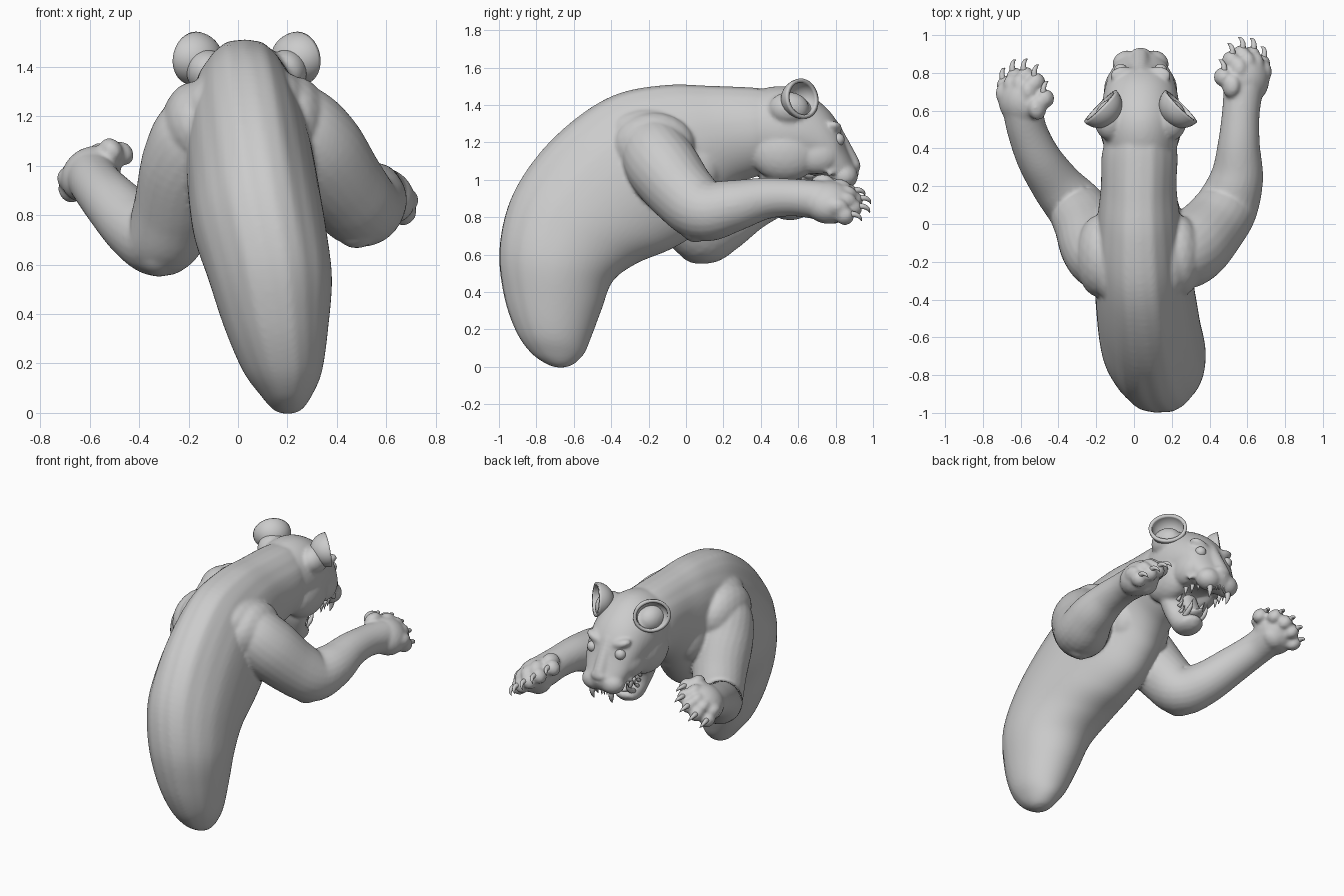
import bpy, bmesh, math
from mathutils import Vector, Matrix

if "Cube" in bpy.data.objects:
    bpy.data.objects.remove(bpy.data.objects["Cube"])

CX = 0.035  # head centre line


def spline(rows, steps):
    """Catmull-Rom through rows of equal-length number tuples."""
    out, n = [], len(rows)
    for i in range(n - 1):
        p = [rows[max(i - 1, 0)], rows[i], rows[i + 1], rows[min(i + 2, n - 1)]]
        for s in range(steps):
            t = s / steps
            out.append([0.5 * (2 * b + (c - a) * t + (2 * a - 5 * b + 4 * c - d) * t * t
                               + (3 * b - a - 3 * c + d) * t ** 3) for a, b, c, d in zip(*p)])
    return out + [list(rows[-1])]


def skin_rings(bm, rings):
    vs = [[bm.verts.new(p) for p in r] for r in rings]
    n = len(vs[0])
    for a, b in zip(vs, vs[1:]):
        for i in range(n):
            bm.faces.new((a[i], a[(i + 1) % n], b[(i + 1) % n], b[i]))
    bm.faces.new(vs[0][::-1])
    bm.faces.new(vs[-1])


def loft(bm, rows, steps=6, n=64, ripple=0.0):
    """Rows: outer y, outer z, inner y, inner z, centre x, half width."""
    rings = []
    for oy, oz, iy, iz, cx, w in spline(rows, steps):
        c = Vector((cx, (oy + iy) / 2, (oz + iz) / 2))
        h = Vector((0, (oy - iy) / 2, (oz - iz) / 2))
        ring = []
        for k in range(n):
            t = 2 * math.pi * k / n
            f = 1 + ripple * (math.cos(8 * t + math.pi) + .5 * math.sin(19 * t + 5 * oz)) * max(math.cos(t), 0)
            ring.append(c + (h * math.cos(t) + Vector((max(w, .004), 0, 0)) * math.sin(t)) * f)
        rings.append(ring)
    skin_rings(bm, rings)


def tube(bm, rows, steps=6, n=24):
    """Rows: x, y, z, radius."""
    pts = spline(rows, steps)
    rings = []
    for i, p in enumerate(pts):
        d = Vector(pts[min(i + 1, len(pts) - 1)][:3]) - Vector(pts[max(i - 1, 0)][:3])
        u = d.cross(Vector((0.3, 0.1, 1))).normalized()
        v = d.cross(u).normalized()
        rings.append([Vector(p[:3]) + (u * math.cos(a) + v * math.sin(a)) * max(p[3], .001)
                      for a in (2 * math.pi * k / n for k in range(n))])
    skin_rings(bm, rings)


def ball(bm, c, r, axes=None, sub=3):
    m = axes.to_4x4() if axes else Matrix()
    bmesh.ops.create_icosphere(bm, subdivisions=sub, radius=1,
                               matrix=Matrix.Translation(c) @ m @ Matrix.Diagonal((*r, 1)))


def finish(bm, name):
    bmesh.ops.recalc_face_normals(bm, faces=bm.faces)
    for f in bm.faces:
        f.smooth = True
    me = bpy.data.meshes.new(name)
    bm.to_mesh(me)
    bm.free()
    ob = bpy.data.objects.new(name, me)
    bpy.context.collection.objects.link(ob)
    return ob


body, claws, teeth, eyes = (bmesh.new() for _ in range(4))

# Trunk, from the rounded rear end up over the shoulders into the neck
loft(body, [
    (-.69, -.003, -.65, -.003, .2, .02), (-.745, .015, -.60, .015, .2, .06), (-.83, .075, -.545, .07, .195, .105),
    (-.91, .19, -.51, .15, .18, .16), (-.975, .38, -.45, .31, .155, .21), (-1.0, .63, -.39, .46, .13, .25),
    (-.94, .90, -.26, .555, .09, .268), (-.79, 1.14, -.09, .625, .065, .265), (-.58, 1.34, .05, .71, .045, .255),
    (-.36, 1.465, .15, .83, .03, .235), (-.1, 1.51, .21, .92, .025, .215), (.12, 1.505, .28, .98, .025, .20),
    (.36, 1.495, .38, 1.02, .03, .20), (.48, 1.48, .47, 1.06, .035, .17)], ripple=.012)

# Skull and upper jaw
loft(body, [
    (.30, 1.46, .33, 1.10, CX, .17), (.48, 1.50, .45, 1.03, CX, .205), (.61, 1.48, .56, 1.03, CX, .21),
    (.735, 1.40, .65, 1.03, CX, .195), (.815, 1.30, .72, 1.01, CX, .175), (.85, 1.20, .775, .98, CX, .155),
    (.885, 1.12, .835, .96, CX, .125), (.915, 1.07, .88, .965, CX, .085), (.925, 1.03, .905, .99, CX, .02)])

# Dropped lower jaw
loft(body, [
    (.68, 1.12, .38, 1.1, CX, .15), (.60, 1.03, .40, .99, CX, .145), (.585, .94, .44, .88, CX, .11),
    (.63, .885, .49, .80, CX, .09), (.66, .86, .57, .785, CX, .07), (.665, .84, .63, .80, CX, .02)])

# Face forms, mirrored about the head centre line
ball(body, (CX, .90, 1.075), (.055, .035, .035))
tube(body, [(CX, .78, 1.29, .04), (CX, .83, 1.19, .045), (CX, .885, 1.09, .045)], 5, 16)
for s in (-1, 1):
    ball(body, (CX + s * .068, .845, 1.02), (.082, .075, .07))        # whisker pad
    ball(body, (CX + s * .09, .785, 1.275), (.075, .05, .032),
         Matrix.Rotation(s * -.35, 3, 'Y'))                           # brow
    ball(body, (CX + s * .125, .70, 1.13), (.07, .12, .10))           # cheek bone
    ball(body, (CX + s * .11, .53, 1.15), (.108, .19, .16))           # jaw muscle
    ball(body, (CX + s * .16, .55, 1.38), (.085, .11, .09))           # ear root
    ball(eyes, (CX + s * .105, .812, 1.215), (.036, .036, .036))
    # Snarl folds beside the nose
    for k in range(3):
        tube(body, [(CX + s * .03, .87 - .016 * k, 1.10 + .028 * k, .014),
                    (CX + s * .095, .845 - .022 * k, 1.075 + .026 * k, .022),
                    (CX + s * .16, .76 - .025 * k, 1.03 + .025 * k, .014)], 4, 10)
    # Canines and cheek teeth
    tube(teeth, [(CX + s * .07, .86, .99, .02), (CX + s * .072, .865, .93, .016), (CX + s * .068, .85, .885, .001)], 4, 10)
    tube(teeth, [(CX + s * .055, .60, .87, .018), (CX + s * .06, .655, .90, .014), (CX + s * .058, .685, .955, .001)], 4, 10)
    for k in range(3):
        x = CX + s * (.10 + .01 * k)
        tube(teeth, [(x, .79 - .05 * k, 1.01, .016), (x, .78 - .05 * k, .955, .001)], 3, 8)
        x = CX + s * (.015 + .014 * k)
        tube(teeth, [(x, .89 - .008 * k, .99, .008), (x, .885 - .008 * k, .945, .003)], 3, 8)
        x = CX + s * (.07 + .01 * k)
        tube(teeth, [(x, .575, .90 + .04 * k, .014), (x, .62, .93 + .04 * k, .001)], 3, 8)

# Forelegs: right one level, left one hanging at the elbow and raised at the paw
tube(body, [(.14, -.24, 1.22, .09), (.215, -.19, 1.18, .17), (.31, -.125, 1.07, .195), (.42, -.01, .92, .178),
            (.495, .10, .835, .165), (.545, .25, .86, .14), (.555, .42, .90, .112), (.565, .58, .905, .10),
            (.58, .72, .89, .105)])
tube(body, [(-.10, -.24, 1.19, .09), (-.15, -.19, 1.14, .175), (-.205, -.12, 1.01, .185), (-.255, .0, .82, .17),
            (-.31, .09, .705, .155), (-.405, .20, .745, .135), (-.505, .35, .845, .117), (-.57, .51, .92, .105),
            (-.59, .64, .96, .11)])
for s, x, z in ((1, .235, 1.18), (-1, -.18, 1.16)):
    ball(body, (x, -.17, z), (.13, .22, .18))                         # shoulder blade
    ball(body, (x - s * .06, -.20, z + .08), (.11, .21, .12))         # withers
    ball(body, (x - s * .09, .06, z - .1), (.10, .13, .17))           # breast
ball(body, (.48, .05, .77), (.10, .09, .105))                         # right elbow
ball(body, (-.32, .07, .65), (.10, .12, .10))                         # left elbow


def paw(c, fwd, across):
    """Palm, four toes with curved claws, and a thumb toe."""
    c, f, a = Vector(c), Vector(fwd).normalized(), Vector(across)
    a = (a - f * a.dot(f)).normalized()
    up = a.cross(f)
    if up.z < 0:
        up = -up
    axes = Matrix((a, f, up)).transposed()

    def at(i, j, k):
        return c + axes @ Vector((i, j, k))
    ball(body, c, (.13, .135, .108), axes)
    ball(body, at(0, .02, -.07), (.075, .065, .05), axes)
    for i, j in [(-.092, .07), (-.034, .105), (.03, .105), (.092, .065), (-.135, -.02)]:
        spread = .012 * i / .09
        ball(body, at(i * .9, j - .02, .03), (.045, .065, .055), axes)
        ball(body, at(i + spread, j + .025, -.01), (.043, .05, .052), axes)
        tube(claws, [(*at(i + spread, j + .05, .005), .018), (*at(i + spread * 1.3, j + .085, .005), .014),
                     (*at(i + spread * 1.6, j + .108, -.012), .009),
                     (*at(i + spread * 1.6, j + .115, -.035), .001)], 4, 10)


paw((.595, .765, .88), (.05, 1, -.03), (.78, 0, -.6))
paw((-.595, .65, .965), (-.10, 1, .04), (-.80, 0, -.6))

# Fuse the hide into one smooth skin
hide = finish(body, "big_cat_body")
rm = hide.modifiers.new("fuse", 'REMESH')
rm.mode, rm.voxel_size, rm.use_smooth_shade = 'VOXEL', .011, True
sm = hide.modifiers.new("soften", 'SMOOTH')
sm.factor, sm.iterations = .5, 6

finish(claws, "claws")
finish(teeth, "teeth")
finish(eyes, "eyes")
tongue = bmesh.new()
loft(tongue, [(.60, 1.06, .52, 1.04, CX, .05), (.625, .98, .56, .95, CX, .06),
              (.665, .91, .61, .87, CX, .05), (.70, .90, .68, .88, CX, .015)], 5, 20)
finish(tongue, "tongue")

# Cupped ears
for s, name in ((1, "right_ear"), (-1, "left_ear")):
    bm = bmesh.new()
    bmesh.ops.create_uvsphere(bm, u_segments=36, v_segments=24, radius=1)
    bmesh.ops.delete(bm, geom=[v for v in bm.verts if v.co.z > .1], context='VERTS')
    n = Vector((s * .7, .7, .12)).normalized()
    side = Vector((0, 0, 1)).cross(n).normalized()
    axes = Matrix((side, n.cross(side), n)).transposed().to_4x4()
    bm.transform(Matrix.Translation((CX + s * .215, .625, 1.435)) @ axes @ Matrix.Diagonal((.10, .088, .095, 1)))
    ear = finish(bm, name)
    so = ear.modifiers.new("thickness", 'SOLIDIFY')
    so.thickness, so.offset = .02, -1
